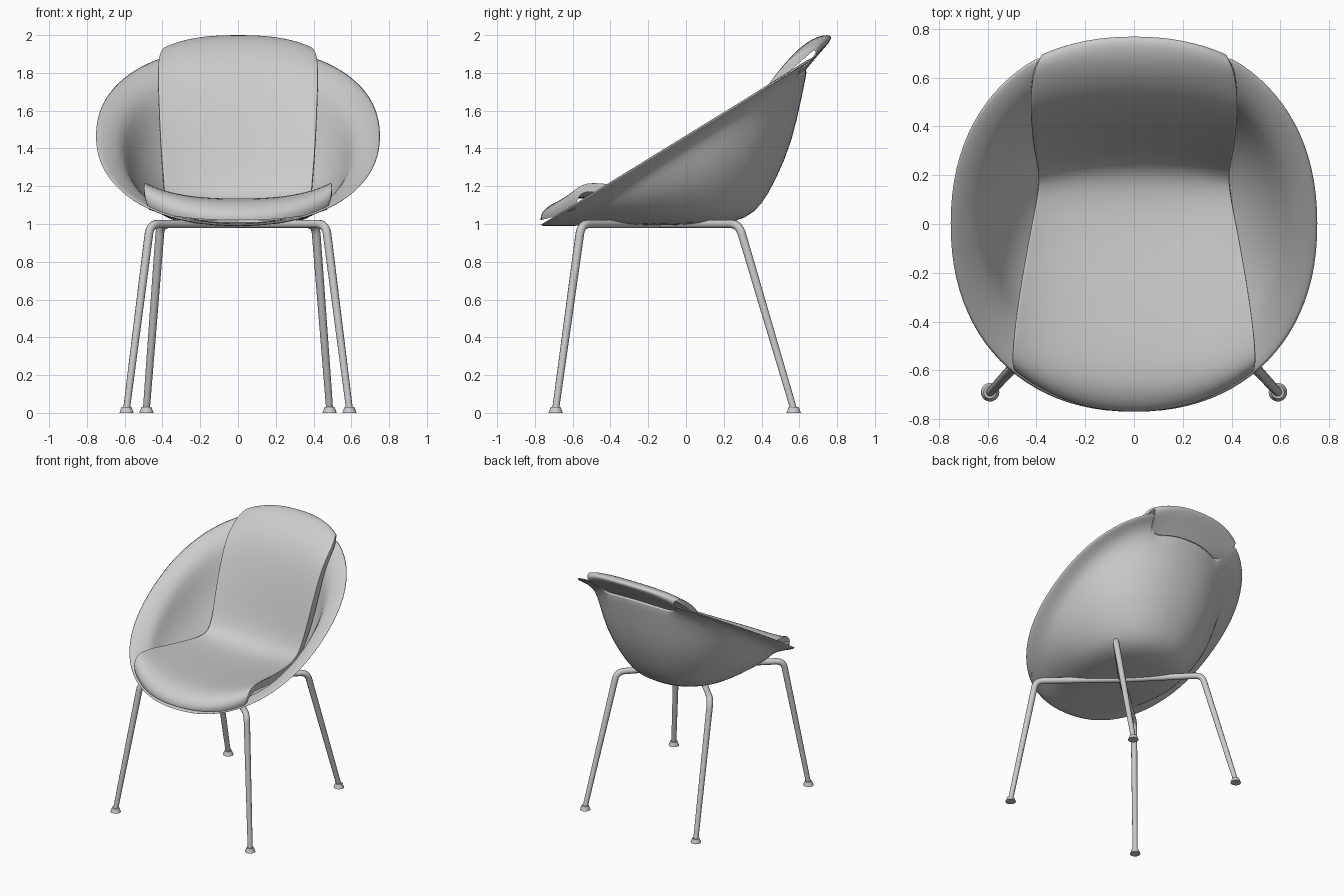
import bpy
import bmesh
import math
from mathutils import Vector

old = bpy.data.objects.get("Cube")
if old:
    bpy.data.objects.remove(old, do_unlink=True)

grey = bpy.data.materials.new("plain grey")
grey.use_nodes = True
GREY = (0.6, 0.6, 0.6, 1)
grey.diffuse_color = GREY
grey.node_tree.nodes["Principled BSDF"].inputs["Base Color"].default_value = GREY


def grid_object(name, rows, closed=False, cap=False, gap=None):
    """Skin a list of point rows with smooth quads, leaving out those in the gap."""
    bm = bmesh.new()
    verts = [[bm.verts.new(p) for p in row] for row in rows]
    count = len(rows[0])
    for low, high in zip(verts, verts[1:]):
        for i in range(count if closed else count - 1):
            j = (i + 1) % count
            bm.faces.new((low[i], low[j], high[j], high[i]))
    if cap:
        bm.faces.new(verts[0])
    bmesh.ops.recalc_face_normals(bm, faces=bm.faces)
    if gap:
        hole = [f for f in bm.faces if gap(f.calc_center_median())]
        bmesh.ops.delete(bm, geom=hole, context="FACES")
    for face in bm.faces:
        face.smooth = True
    mesh = bpy.data.meshes.new(name)
    bm.to_mesh(mesh)
    bm.free()
    mesh.materials.append(grey)
    obj = bpy.data.objects.new(name, mesh)
    bpy.context.collection.objects.link(obj)
    return obj


def subdivide(obj, levels):
    mod = obj.modifiers.new("smooth", "SUBSURF")
    mod.levels = mod.render_levels = levels


# Bowl shell: superellipse rings rising to a tilted, flared rim
BASE = 1.01
PROFILE = [(.08, 0), (.26, .005), (.4, .035), (.5, .1), (.6, .25), (.71, .46),
           (.775, .72), (.815, .87), (.9, .96), (1, 1)]


def rim_point(angle):
    def power(v):
        return math.copysign(abs(v) ** (2 / 2.2), v)
    x, y = .755 * power(math.cos(angle)), .775 * power(math.sin(angle))
    return x, y, 1.475 + .61 * y


rim = [rim_point(math.tau * (i + .5) / 48) for i in range(48)]
rings = [[(x * s, y * s, BASE + (z - BASE) * h) for x, y, z in rim]
         for s, h in PROFILE]
# The back of the rim is open where the pad folds over it
shell = grid_object("bowl_shell", rings, closed=True, cap=True,
                    gap=lambda c: abs(c.x) < .32 and c.z > 1.8)
thick = shell.modifiers.new("thickness", "SOLIDIFY")
thick.thickness = .015
thick.offset = -1
subdivide(shell, 1)

# Seat and back pad: half width, centre (y, z), edge (y, z), edge depth
PAD = [
    (.47, (-.775, 1.02), (-.60, 1.075), .02),
    (.495, (-.775, 1.06), (-.61, 1.14), .03),
    (.50, (-.70, 1.12), (-.56, 1.225), .05),
    (.49, (-.58, 1.14), (-.42, 1.22), .06),
    (.46, (-.30, 1.12), (-.22, 1.18), .06),
    (.42, (0, 1.09), (0, 1.15), .05),
    (.39, (.17, 1.10), (.14, 1.14), .045),
    (.39, (.27, 1.17), (.22, 1.19), .04),
    (.41, (.34, 1.4), (.29, 1.4), .07),
    (.42, (.42, 1.65), (.39, 1.66), .06),
    (.425, (.50, 1.83), (.47, 1.8), .045),
    (.42, (.62, 1.955), (.58, 1.89), .04),
    (.40, (.72, 2.005), (.65, 1.935), .03),
    (.38, (.78, 2.0), (.69, 1.935), .01),
    (.38, (.765, 1.965), (.70, 1.90), .01),
    (.36, (.69, 1.885), (.65, 1.845), .01),
    (.32, (.60, 1.77), (.555, 1.77), .01),
]
COLUMNS = [-1, -.95, -.75, -.4, 0, .4, .75, .95, 1]
rows = []
for i, (w, centre, edge, depth) in enumerate(PAD):
    c, e = Vector(centre), Vector(edge)
    row = []
    for u in COLUMNS:
        p = c.lerp(e, abs(u) ** 2.5)
        z = c.y + (e.y - c.y) * abs(u) ** 3.2
        row.append((u * w, p.x, z))
    # Side skirt dropping from the pad edge into the shell
    before = Vector(PAD[max(i - 1, 0)][2])
    after = Vector(PAD[min(i + 1, len(PAD) - 1)][2])
    t = (after - before).normalized()
    skirt = [(w, e.x + t.y * d, e.y - t.x * d) for d in (depth * .15, depth)]
    row += skirt
    row = [(-x, y, z) for x, y, z in reversed(skirt)] + row
    rows.append(row)
pad = grid_object("seat_pad", rows)
subdivide(pad, 2)


# Legs: bent tubes meeting under the seat, each with a round foot
def leg(name, foot, bend):
    hub = Vector((0, -.14, 1.0))
    foot, bend = Vector(foot), Vector(bend)
    inner = bend.lerp(hub, .2)
    outer = bend.lerp(foot, .11)
    path = [hub, inner, bend, outer, foot]
    curve = bpy.data.curves.new(name, "CURVE")
    curve.dimensions = "3D"
    curve.bevel_depth = .023
    curve.bevel_resolution = 3
    curve.use_fill_caps = True
    spline = curve.splines.new("NURBS")
    spline.points.add(len(path) - 1)
    for point, co in zip(spline.points, path):
        point.co = (*co, 1)
    spline.points[-1].radius = .8
    spline.order_u = 3
    spline.use_endpoint_u = True
    spline.resolution_u = 8
    curve.materials.append(grey)
    tube = bpy.data.objects.new(name, curve)
    bpy.context.collection.objects.link(tube)

    bpy.ops.mesh.primitive_cone_add(vertices=20, radius1=.038, radius2=.026,
                                    depth=.032, location=(foot.x, foot.y, .016))
    pad_foot = bpy.context.object
    pad_foot.name = name + "_foot"
    pad_foot.data.materials.append(grey)
    bpy.ops.object.shade_smooth_by_angle()


for side, sign in (("left", 1), ("right", -1)):
    leg("front_leg_" + side, (sign * .59, -.69, .02), (sign * .465, -.555, 1.0))
    leg("back_leg_" + side, (sign * .485, .57, .02), (sign * .41, .28, 1.0))
